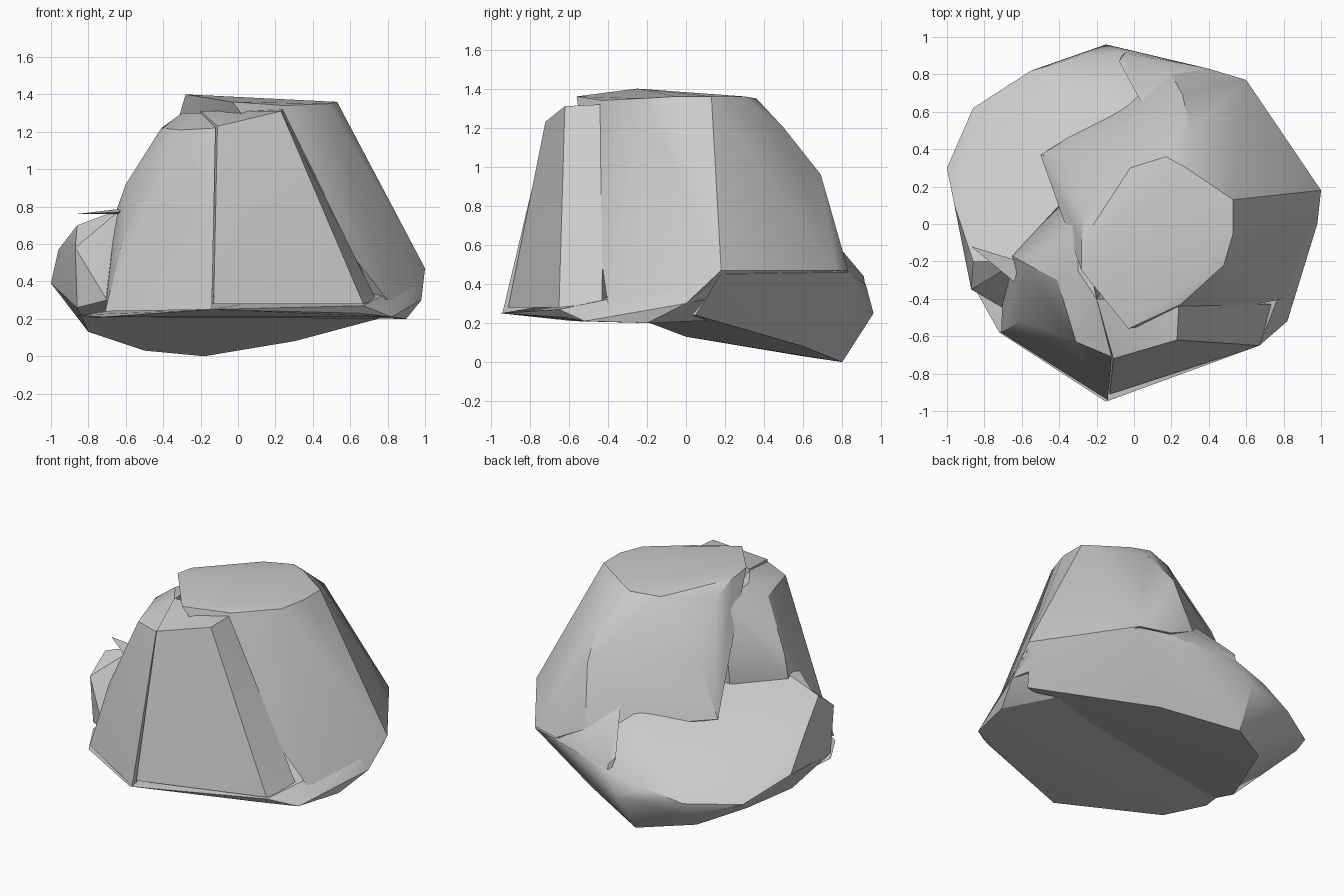
import bpy, bmesh, math


def chunk(name, *rings):
    """A faceted stone chunk: the convex hull of a few outline rings."""
    bm = bmesh.new()
    for ring in rings:
        for co in ring:
            bm.verts.new(co)
    res = bmesh.ops.convex_hull(bm, input=bm.verts)
    junk = {g for g in res["geom_interior"] + res["geom_unused"]
            if isinstance(g, bmesh.types.BMVert) and g.is_valid}
    bmesh.ops.delete(bm, geom=list(junk), context='VERTS')
    bmesh.ops.dissolve_limit(bm, angle_limit=math.radians(4), verts=bm.verts, edges=bm.edges)
    bmesh.ops.recalc_face_normals(bm, faces=bm.faces)
    mesh = bpy.data.meshes.new(name)
    bm.to_mesh(mesh)
    bm.free()
    obj = bpy.data.objects.new(name, mesh)
    bpy.context.collection.objects.link(obj)
    bpy.ops.object.select_all(action='DESELECT')
    obj.select_set(True)
    bpy.context.view_layer.objects.active = obj
    bpy.ops.object.shade_smooth_by_angle(angle=math.radians(28))
    return obj


# Tall main mass: flat top, curved right wall, sloping back
top_rim = [(-.28, -.1, 1.38), (-.27, .05, 1.31), (-.02, .3, 1.34), (.17, .36, 1.35),
           (.28, .3, 1.36), (.53, .13, 1.36), (.53, -.05, 1.36), (.48, -.22, 1.35),
           (.25, -.43, 1.34), (-.03, -.56, 1.36), (-.28, -.25, 1.4)]
back_shoulder = [(.3, .5, 1.2), (.26, .69, .96), (.2, .8, .57), (-.34, .34, .97)]
wall_foot = [(.4, .83, .47), (.6, .77, .47), (1, .18, .47), (.98, 0, .3),
             (.8, -.4, .3), (.05, .63, .74), (-.5, .37, .66)]
chunk("main_body", top_rim, back_shoulder, wall_foot)

# Step at the foot of the back wall
chunk("back_step", [(.05, .63, .74), (.2, .8, .57), (-.05, .91, .44), (-.08, .87, .48)],
      [(.4, .83, .46), (.1, .7, .4), (-.05, .93, .32)])

# Front buttress with its slanted panel
chunk("front_buttress",
      [(-.11, -.72, 1.23), (.23, -.62, 1.31), (.24, -.42, 1.32), (-.2, -.4, 1.31)],
      [(-.13, -.91, .28), (.67, -.65, .28), (.74, -.43, .3), (-.2, -.3, .3)])

# Left buttress, stepping down to the ledge
chunk("left_buttress",
      [(-.29, .02, 1.26), (-.3, -.25, 1.3), (-.41, -.3, 1.22), (-.31, -.63, 1.21),
       (-.12, -.71, 1.22), (-.2, -.4, 1.3)],
      [(-.6, -.2, .92), (-.4, .1, .78), (-.65, -.17, .78), (-.61, -.52, .66)],
      [(-.14, -.94, .25), (-.71, -.58, .24), (-.7, -.3, .4), (-.2, 0, .4)])

# Back base: ledge top, outer rim, low belly and tilted underside
ledge_top = [(-.4, .1, .78), (-.62, -.2, .79), (-.04, .55, .74), (-.86, -.2, .7)]
ledge_rim = [(-.05, .92, .4), (-.3, .89, .34), (-.55, .82, .27), (-.86, .62, .27),
             (-1, .3, .39), (-.96, .1, .57), (-.87, -.35, .58)]
belly = [(-.15, .96, .25), (-.55, .8, .18), (-.85, .55, .22), (-.86, -.33, .26),
         (-.7, -.45, .3), (.4, .83, .46), (.6, .77, .46), (.99, .18, .45)]
underside = [(-.18, .8, 0), (-.5, .6, .03), (-.8, .0, .13), (.3, .6, .08),
             (.65, .2, .2), (.9, .05, .24)]
chunk("base_ledge", ledge_top, ledge_rim, belly, underside)

# Front base: shallow skirt under the buttresses
chunk("front_base",
      [(-.86, -.33, .22), (-.72, -.58, .21), (-.15, -.95, .25), (.65, -.63, .23),
       (.82, -.52, .21), (.9, -.2, .2), (.6, .3, .22), (-.8, .0, .2)],
      [(.98, 0, .3), (.8, -.4, .3), (.67, -.65, .27), (.99, .17, .44)])

# Thin flake sticking out on the left of the ledge
chunk("left_flake", [(-.87, -.12, .76), (-.61, -.2, .79), (-.64, -.31, .77),
                     (-.64, -.25, .76)])
